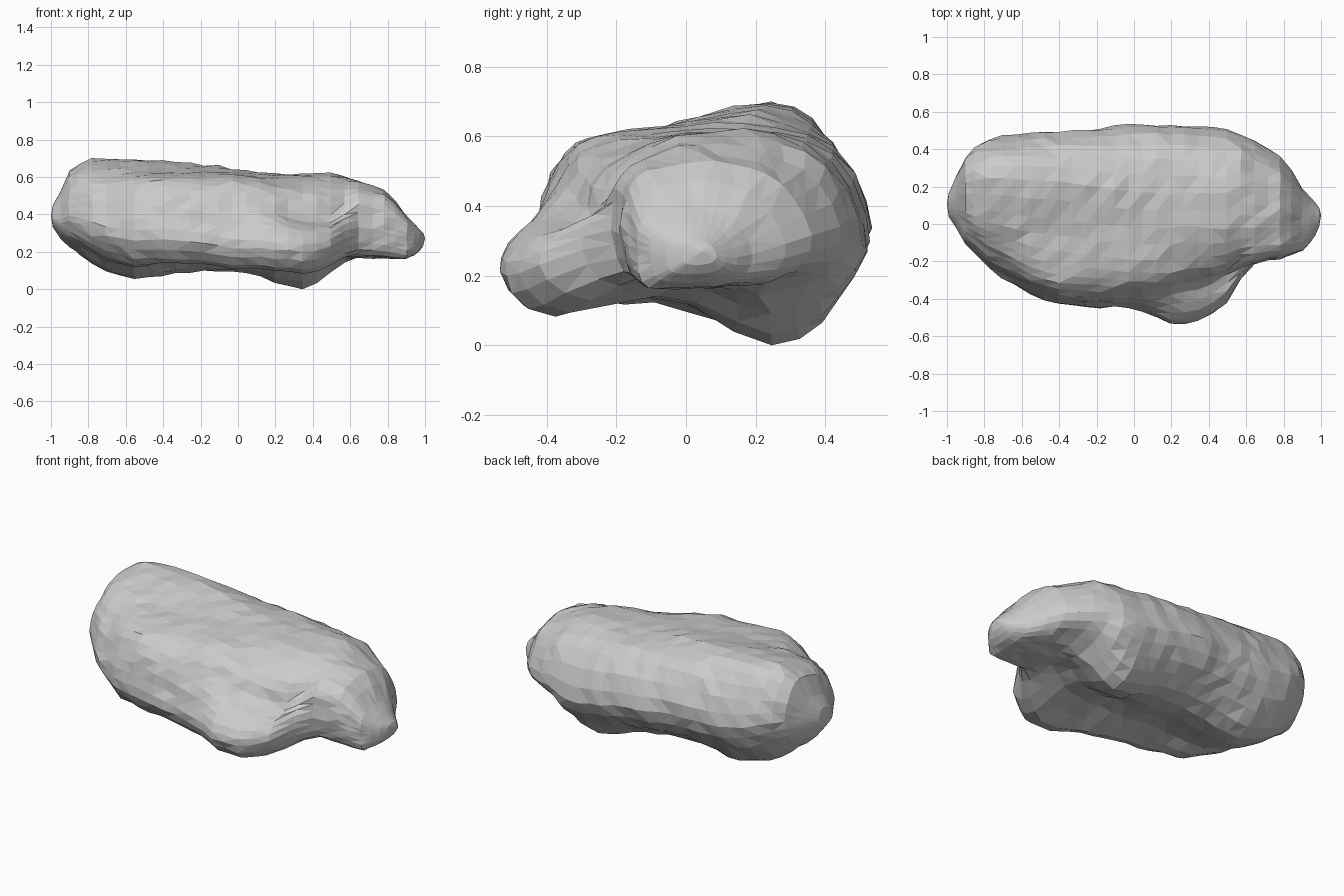
import bpy, bmesh
from mathutils import Vector, noise

if "Cube" in bpy.data.objects:
    bpy.data.objects.remove(bpy.data.objects["Cube"])

# Silhouette envelope per station: x, front y, back y, bottom z, top z
ENVELOPE = [
    (-.99, .04, .17, .33, .45), (-.95, -.02, .26, .27, .52), (-.9, -.10, .37, .23, .65),
    (-.8, -.22, .45, .15, .69), (-.7, -.28, .475, .085, .695), (-.55, -.38, .49, .05, .70),
    (-.4, -.43, .495, .075, .69), (-.2, -.44, .51, .10, .665), (0, -.45, .535, .09, .635),
    (.1, -.49, .53, .08, .625), (.2, -.535, .525, .03, .615), (.35, -.52, .52, -.003, .615),
    (.45, -.46, .515, .05, .625), (.5, -.42, .51, .10, .62), (.55, -.32, .49, .14, .61),
    (.65, -.205, .445, .165, .58), (.8, -.18, .35, .16, .52), (.9, -.14, .19, .155, .40),
    (.96, -.08, .13, .19, .33), (.99, -.01, .09, .23, .30),
]

# Key cross-sections (x, [(y, z)...]) from the front, over the top, to the back and underside
SECTIONS = [
    (-.75, [(-.28, .29), (-.26, .40), (-.20, .50), (-.11, .58), (.03, .65), (.27, .69),
            (.40, .60), (.475, .41), (.40, .23), (.22, .09), (0, .13), (-.18, .19)]),
    (-.4, [(-.43, .27), (-.41, .43), (-.345, .57), (-.22, .61), (0, .64), (.26, .69),
           (.42, .58), (.50, .38), (.41, .20), (.20, .08), (-.10, .155), (-.32, .145)]),
    (0, [(-.45, .21), (-.42, .35), (-.35, .50), (-.26, .60), (-.05, .62), (.20, .635),
         (.42, .57), (.53, .36), (.43, .18), (.22, .09), (-.10, .14), (-.34, .105)]),
    (.3, [(-.53, .21), (-.48, .31), (-.34, .39), (-.23, .53), (-.03, .60), (.20, .62),
          (.42, .55), (.52, .31), (.42, .12), (.25, 0), (-.08, .15), (-.42, .095)]),
    (.5, [(-.42, .22), (-.37, .31), (-.26, .36), (-.21, .49), (-.05, .59), (.20, .62),
          (.41, .53), (.515, .30), (.43, .14), (.25, .08), (0, .155), (-.30, .12)]),
    (.65, [(-.195, .29), (-.205, .40), (-.17, .50), (-.07, .56), (.09, .58), (.25, .55),
           (.38, .46), (.44, .30), (.34, .20), (.15, .165), (0, .165), (-.15, .19)]),
]
SIDES = 32


def blend(table, x):
    """The two rows of a table keyed on x that surround x, and the mix between them."""
    x = min(max(x, table[0][0]), table[-1][0])
    for a, b in zip(table, table[1:]):
        if x <= b[0]:
            return a, b, (x - a[0]) / (b[0] - a[0])


def envelope(x):
    """Envelope at x, slightly rounded between stations."""
    r = .02 if abs(x) < .93 else 0
    rows = []
    for d in (-r, 0, r):
        a, b, t = blend(ENVELOPE, x + d)
        rows.append([u + (v - u) * t for u, v in zip(a[1:], b[1:])])
    return [sum(c) / 3 for c in zip(*rows)]


def smooth_ring(points):
    """Closed Catmull-Rom sampling of a cross-section."""
    n, out = len(points), []
    for i in range(SIDES):
        k, t = divmod(i * n / SIDES, 1)
        p = [Vector(points[(int(k) + j) % n]) for j in (-1, 0, 1, 2)]
        out.append(.5 * (2 * p[1] + (p[2] - p[0]) * t
                         + (2 * p[0] - 5 * p[1] + 4 * p[2] - p[3]) * t * t
                         + (3 * p[1] - p[0] - 3 * p[2] + p[3]) * t ** 3))
    return out


def ring_at(x):
    """Blended cross-section stretched to fill the envelope."""
    a, b, t = blend(SECTIONS, x)
    pts = [p.lerp(q, t) for p, q in zip(smooth_ring(a[1]), smooth_ring(b[1]))]
    y0, y1, z0, z1 = envelope(x)
    ys, zs = [p.x for p in pts], [p.y for p in pts]
    return [Vector((x,
                    y0 + (p.x - min(ys)) / (max(ys) - min(ys)) * (y1 - y0),
                    z0 + (p.y - min(zs)) / (max(zs) - min(zs)) * (z1 - z0))) for p in pts]


# Rock body lofted along x
bm = bmesh.new()
xs = [-.99, -.95, -.9, -.85] + [-.78 + i * .075 for i in range(21)] + [.78, .84, .9, .94, .97, .99]
rings = [[bm.verts.new(p) for p in ring_at(x)] for x in xs]
for r, s in zip(rings, rings[1:]):
    for i in range(SIDES):
        j = (i + 1) % SIDES
        bm.faces.new((r[i], r[j], s[j], s[i]))

# Pointed ends
for ring, tip in ((rings[0], (-1, .11, .39)), (rings[-1], (1, .05, .27))):
    v = bm.verts.new(tip)
    for i in range(SIDES):
        bm.faces.new((ring[i], ring[(i + 1) % SIDES], v))
bmesh.ops.recalc_face_normals(bm, faces=bm.faces)
bm.normal_update()

# Weathered surface: long streaks along the rock plus small chips
for v, n in [(v, v.normal.copy()) for v in bm.verts]:
    if abs(v.co.x) < .93:
        streak = noise.noise(Vector((v.co.x * 3, v.co.y * 8, v.co.z * 8)))
        chip = noise.noise(v.co * 14)
        v.co += n * (.01 * streak + .012 * chip)
bmesh.ops.triangulate(bm, faces=bm.faces)

# Fit exactly to the ground and the centre
lo = [min(v.co[k] for v in bm.verts) for k in range(3)]
hi = [max(v.co[k] for v in bm.verts) for k in range(3)]
bmesh.ops.translate(bm, verts=bm.verts, vec=(-(lo[0] + hi[0]) / 2, -(lo[1] + hi[1]) / 2, -lo[2]))

mesh = bpy.data.meshes.new("rock")
bm.to_mesh(mesh)
bm.free()
rock = bpy.data.objects.new("rock", mesh)
bpy.context.collection.objects.link(rock)
